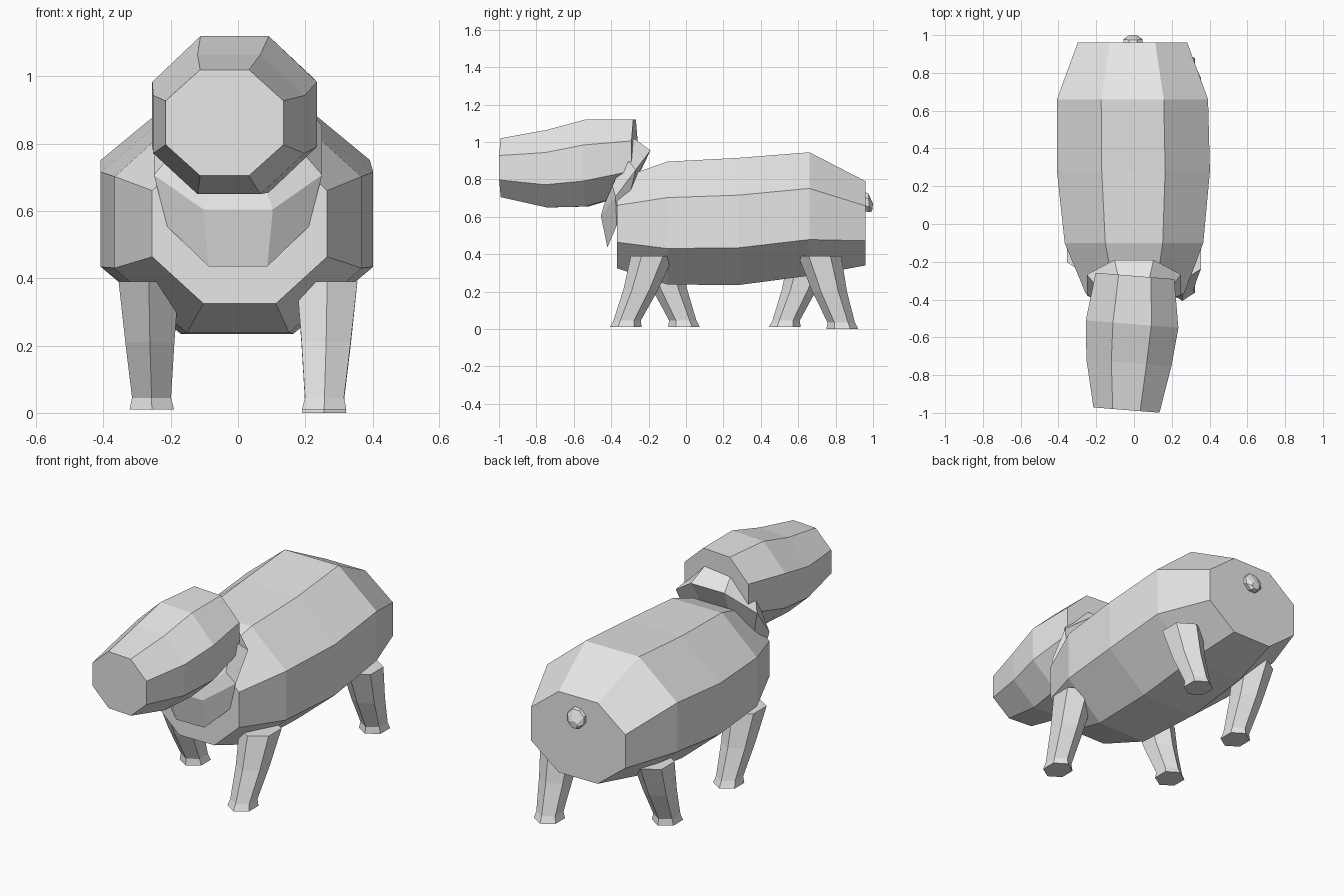
import bpy, bmesh, math
from mathutils import Vector

if "Cube" in bpy.data.objects:
    bpy.data.objects.remove(bpy.data.objects["Cube"])

grey = bpy.data.materials.new("light_grey")
grey.use_nodes = True
grey.diffuse_color = (0.8, 0.8, 0.8, 1)
grey.node_tree.nodes["Principled BSDF"].inputs["Base Color"].default_value = (0.8, 0.8, 0.8, 1)


def octagon(cx, top, bottom, half, yaw=0.0):
    """Eight points around the line from top to bottom, each given as (y, z)."""
    pts = []
    for i in range(8):
        a = math.pi / 8 + i * math.pi / 4
        dx = half * math.sin(a) / math.cos(math.pi / 8)
        t = 0.5 - 0.5 * math.cos(a) / math.cos(math.pi / 8)
        y = top[0] + (bottom[0] - top[0]) * t - yaw * dx
        z = top[1] + (bottom[1] - top[1]) * t
        pts.append(Vector((cx + dx, y, z)))
    return pts


def hexagon(cx, cy, z, rx, ry):
    """Flat six-sided ring with corners toward the front and back."""
    step = math.pi / 3
    return [Vector((cx + rx * math.sin(i * step) / math.cos(step / 2),
                    cy + ry * math.cos(i * step), z)) for i in range(6)]


def loft(name, rings):
    """Skin a list of rings and close both ends."""
    bm = bmesh.new()
    loops = [[bm.verts.new(p) for p in ring] for ring in rings]
    n = len(loops[0])
    for a, b in zip(loops, loops[1:]):
        for i in range(n):
            j = (i + 1) % n
            bm.faces.new((a[i], a[j], b[j], b[i]))
    bm.faces.new(loops[0])
    bm.faces.new(loops[-1])
    bmesh.ops.recalc_face_normals(bm, faces=bm.faces)
    mesh = bpy.data.meshes.new(name)
    bm.to_mesh(mesh)
    bm.free()
    mesh.materials.append(grey)
    obj = bpy.data.objects.new(name, mesh)
    bpy.context.collection.objects.link(obj)
    return obj


# Body: y, top, bottom, half width, centre
body = [(-0.37, 0.80, 0.325, 0.26, 0.005), (-0.10, 0.895, 0.238, 0.367, 0),
        (0.28, 0.915, 0.235, 0.405, -0.003), (0.66, 0.945, 0.285, 0.40, -0.008),
        (0.96, 0.79, 0.34, 0.29, -0.008)]
loft("body", [octagon(c, (y, t), (y, b), h) for y, t, b, h, c in body])

# Head, turned slightly to one side
head = [(-0.985, 1.02, 0.705, 0.175, -0.04), (-0.735, 1.065, 0.65, 0.225, -0.027),
        (-0.53, 1.12, 0.655, 0.245, -0.01), (-0.275, 1.12, 0.73, 0.208, 0.005)]
loft("head", [octagon(c, (y, t), (y, b), h, 0.08) for y, t, b, h, c in head])

# Neck: tilted collar, widest in the middle
loft("neck", [octagon(0, (-0.25, 0.84), (-0.42, 0.435), 0.21),
              octagon(0, (-0.19, 0.955), (-0.455, 0.605), 0.25),
              octagon(0, (-0.28, 1.02), (-0.44, 0.66), 0.20)])

# Tail stub
loft("tail", [octagon(-0.005, (0.95, 0.735), (0.95, 0.63), 0.05),
              octagon(-0.005, (0.975, 0.725), (0.98, 0.625), 0.05),
              octagon(-0.005, (1.0, 0.67), (0.995, 0.63), 0.022)])

# Legs: share of lean, height, half width, half depth, side position
leg = [(0, 0.39, 0.09, 0.115, 0.265), (0.46, 0.21, 0.073, 0.093, 0.262),
       (1, 0.045, 0.058, 0.073, 0.257), (1.05, 0.01, 0.066, 0.085, 0.256)]
placements = [("front_left_leg", 1, -0.18, -0.135, 0.0),
              ("front_right_leg", -1, -0.145, 0.128, 0.0),
              ("back_left_leg", 1, 0.715, 0.115, -0.01),
              ("back_right_leg", -1, 0.665, -0.13, 0.0)]
for name, side, y, lean, drop in placements:
    loft(name, [hexagon(side * x, y + lean * s, z + (drop if s else 0), rx, ry)
                for s, z, rx, ry, x in leg])
